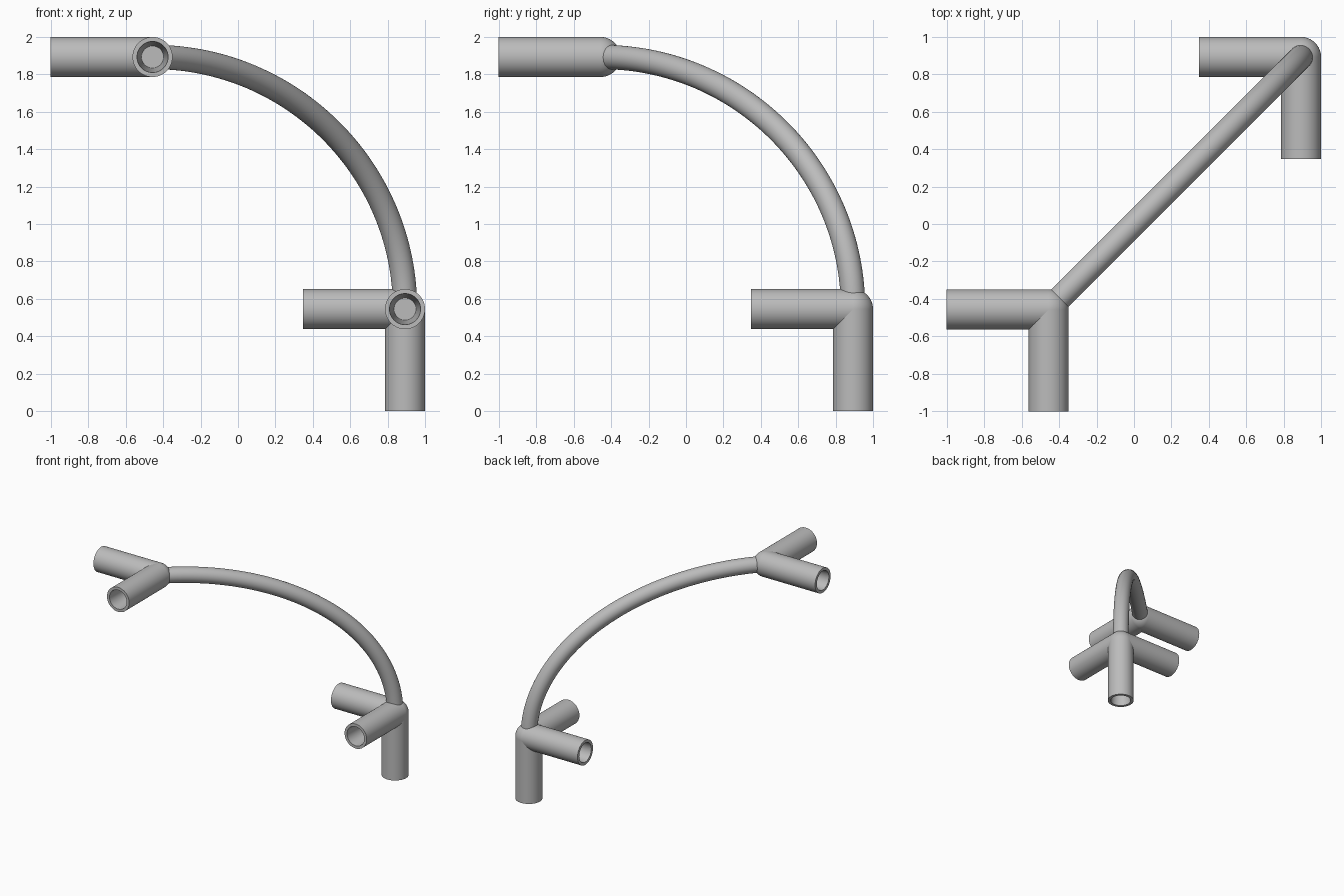
import bpy
import bmesh
import math
from mathutils import Vector

cube = bpy.data.objects.get("Cube")
if cube:
    bpy.data.objects.remove(cube)

# One plain grey for everything
grey = bpy.data.materials.new("plain grey")
grey.use_nodes = True
colour = (0.5, 0.5, 0.5, 1)
grey.diffuse_color = colour
grey.node_tree.nodes["Principled BSDF"].inputs["Base Color"].default_value = colour

LOW = Vector((0.893, 0.893, 0.545))
HIGH = Vector((-0.457, -0.457, 1.893))
LENGTH, RADIUS, ROD = 0.545, 0.107, 0.065
MOUTH, FLOOR, DEPTH = 0.083, 0.059, 0.42
LEFTWARD, FORWARD, DOWN = Vector((-1, 0, 0)), Vector((0, -1, 0)), Vector((0, 0, -1))


def finish(obj):
    obj.data.materials.append(grey)
    bpy.ops.object.select_all(action="DESELECT")
    obj.select_set(True)
    bpy.context.view_layer.objects.active = obj
    bpy.ops.object.shade_smooth_by_angle(angle=math.radians(30))


def socket(name, centre, direction):
    """Hollow tube with a tapered blind bore, turned from a profile."""
    profile = [(0, 0), (RADIUS, 0), (RADIUS, LENGTH), (MOUTH, LENGTH),
               (FLOOR, LENGTH - DEPTH), (0, LENGTH - DEPTH)]
    bm = bmesh.new()
    verts = [bm.verts.new((r, 0, z)) for r, z in profile]
    edges = [bm.edges.new(pair) for pair in zip(verts, verts[1:])]
    bmesh.ops.spin(bm, geom=verts + edges, cent=(0, 0, 0), axis=(0, 0, 1),
                   angle=math.tau, steps=64)
    bmesh.ops.remove_doubles(bm, verts=bm.verts, dist=0.0001)
    bmesh.ops.recalc_face_normals(bm, faces=bm.faces)
    mesh = bpy.data.meshes.new(name)
    bm.to_mesh(mesh)
    bm.free()
    obj = bpy.data.objects.new(name, mesh)
    bpy.context.collection.objects.link(obj)
    obj.location = centre
    obj.rotation_euler = direction.to_track_quat("Z", "Y").to_euler()
    finish(obj)


def hub(name, centre):
    """Round joint where the sockets meet."""
    bpy.ops.mesh.primitive_uv_sphere_add(segments=64, ring_count=32,
                                         radius=RADIUS, location=centre)
    obj = bpy.context.object
    obj.name = name
    finish(obj)


# Lower corner with three sockets, upper corner with two
hub("lower_hub", LOW)
socket("lower_side_socket", LOW, LEFTWARD)
socket("lower_front_socket", LOW, FORWARD)
socket("foot_socket", LOW, DOWN)
hub("upper_hub", HIGH)
socket("upper_side_socket", HIGH, LEFTWARD)
socket("upper_front_socket", HIGH, FORWARD)

# Quarter-ellipse rod rising from the lower hub to the upper hub
curve = bpy.data.curves.new("arched_rod", "CURVE")
curve.dimensions = "3D"
curve.bevel_depth = ROD
curve.bevel_resolution = 14
curve.resolution_u = 64
spline = curve.splines.new("BEZIER")
spline.bezier_points.add(1)
KAPPA = 0.5523
rise = Vector((0, 0, HIGH.z - LOW.z)) * KAPPA
run = Vector((LOW.x - HIGH.x, LOW.y - HIGH.y, 0)) * KAPPA
for point, place, handle in zip(spline.bezier_points, (LOW, HIGH), (rise, -run)):
    point.handle_left_type = point.handle_right_type = "FREE"
    point.co = place
    point.handle_left = place - handle
    point.handle_right = place + handle
rod = bpy.data.objects.new("arched_rod", curve)
bpy.context.collection.objects.link(rod)
bpy.ops.object.select_all(action="DESELECT")
rod.select_set(True)
bpy.context.view_layer.objects.active = rod
bpy.ops.object.convert(target="MESH")
finish(bpy.context.object)
